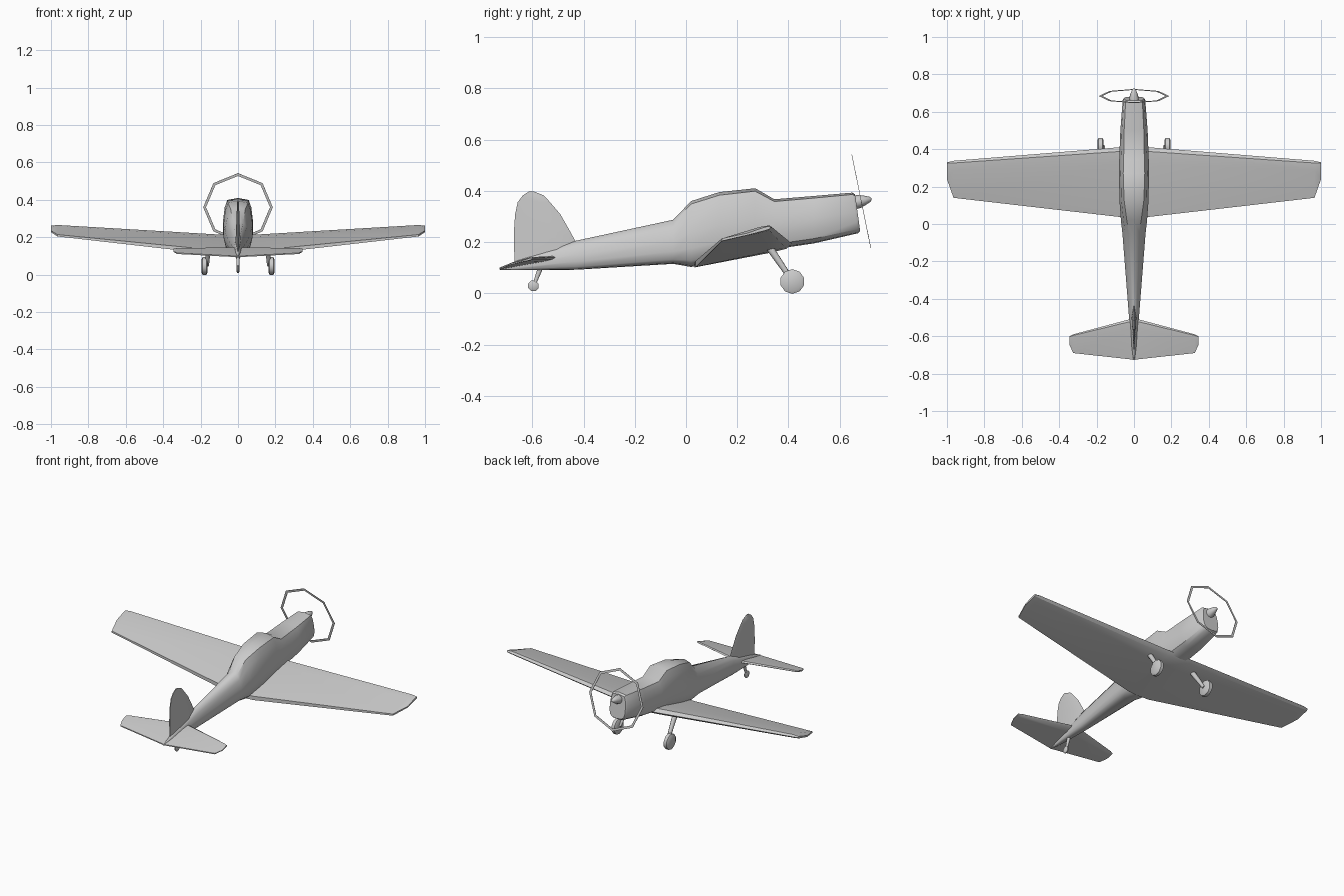
import bpy, bmesh
from math import sin, cos, pi, radians
from mathutils import Vector, Matrix

if "Cube" in bpy.data.objects:
    bpy.data.objects.remove(bpy.data.objects["Cube"])


def loft(name, rings, cap0=True, cap1=True, closed=False, mirror=False, smooth=None):
    """Skin a list of equal-length point rings."""
    bm = bmesh.new()
    vs = [[bm.verts.new(p) for p in r] for r in rings]
    n = len(rings[0])
    pairs = list(zip(vs, vs[1:]))
    if closed:
        pairs.append((vs[-1], vs[0]))
    for a, b in pairs:
        for i in range(n):
            j = (i + 1) % n
            bm.faces.new((a[i], a[j], b[j], b[i]))
    if cap0 and not closed:
        bm.faces.new(vs[0])
    if cap1 and not closed:
        bm.faces.new(vs[-1])
    bmesh.ops.recalc_face_normals(bm, faces=bm.faces)
    me = bpy.data.meshes.new(name)
    bm.to_mesh(me)
    bm.free()
    ob = bpy.data.objects.new(name, me)
    bpy.context.collection.objects.link(ob)
    if smooth:
        bpy.ops.object.select_all(action='DESELECT')
        ob.select_set(True)
        bpy.context.view_layer.objects.active = ob
        bpy.ops.object.shade_smooth_by_angle(angle=radians(smooth))
    if mirror:
        ob.modifiers.new("mirror", 'MIRROR').use_axis[0] = True
    return ob


def tube(name, a, b, profile, sides, **kw):
    """Lathe (t, radius) pairs along the axis from a to b."""
    a, b = Vector(a), Vector(b)
    q = (b - a).to_track_quat('Z', 'Y')
    rings = [[a.lerp(b, t) + q @ Vector((r * cos(2 * pi * (i + .5) / sides),
                                         r * sin(2 * pi * (i + .5) / sides), 0))
              for i in range(sides)] for t, r in profile]
    return loft(name, rings, **kw)


# Fuselage with blended canopy and cowl: y, bottom, top, half width, top width ratio, tilt
stations = [
    (-.728, .092, .100, .004, .5, 0),
    (-.66, .090, .128, .014, .3, 0),
    (-.43, .092, .205, .032, .35, 0),
    (-.05, .115, .287, .062, .45, 0),
    (.02, .103, .360, .070, .55, 0),
    (.13, .126, .395, .078, .68, 0),
    (.27, .156, .410, .080, .72, 0),
    (.345, .172, .367, .079, .70, 0),
    (.50, .195, .380, .073, .72, 0),
    (.66, .234, .393, .060, .75, .02),
    (.670, .242, .386, .053, .75, .02),
]


def section(y, zb, zt, w, wt, tilt):
    half = [(.55, .02), (.86, .10), (1, .28), (1, .52), ((1 + wt) / 2 + .03, .80), (wt, .955)]
    pts = [(0, 0)] + half + [(0, 1)] + [(-x, z) for x, z in reversed(half)]
    return [(x * w, y + tilt * (.5 - z), zb + z * (zt - zb)) for x, z in pts]


loft("fuselage", [section(*s) for s in stations], smooth=38)


# Wing: leading edge, upper and lower surface points at each span position
def airfoil(x, yl, yt, z_le, z_te, th, te):
    c = yl - yt
    def p(f, dz):
        return (x, yl - f * c, z_le + (z_te - z_le) * f + dz)
    return [p(0, 0), p(.06, th * .5), p(.25, th * .62), p(1, te),
            p(1, -te), p(.25, -th * .38), p(.06, -th * .32)]


loft("wing", [
    airfoil(0, .415, .033, .192, .113, .042, .012),
    airfoil(.08, .410, .038, .197, .115, .042, .012),
    airfoil(.965, .338, .140, .256, .209, .024, .005),
    airfoil(1.0, .330, .240, .256, .231, .014, .004),
], cap0=False, mirror=True, smooth=25)

# Tailplane
loft("tailplane", [
    airfoil(0, -.500, -.727, .140, .096, .016, .003),
    airfoil(.025, -.510, -.723, .140, .097, .016, .003),
    airfoil(.325, -.590, -.690, .137, .113, .012, .003),
    airfoil(.345, -.600, -.645, .135, .123, .008, .002),
], cap0=False, mirror=True, smooth=25)

# Fin: bottom to top, rear y, front y, half thickness
fin = [(.10, -.668, -.42, .014), (.205, -.672, -.432, .012), (.25, -.671, -.457, .010),
       (.308, -.667, -.490, .008), (.355, -.657, -.530, .006),
       (.382, -.637, -.555, .005), (.398, -.612, -.595, .003)]
loft("fin", [[(0, f, z), (t, f * .7 + r * .3, z), (.002, r, z),
              (-.002, r, z), (-t, f * .7 + r * .3, z)] for z, r, f, t in fin], smooth=30)

# Main landing gear
tube("main_strut", (.155, .315, .195), (.165, .415, .048), [(0, .016), (1, .010)], 8,
     mirror=True, smooth=50)
tube("main_wheel", (.163, .415, .046), (.195, .415, .046),
     [(0, .036), (.2, .048), (.8, .048), (1, .036)], 10, mirror=True, smooth=40)

# Tail wheel
tube("tail_strut", (0, -.568, .10), (0, -.592, .035), [(0, .011), (1, .007)], 8, smooth=50)
tube("tail_wheel", (-.007, -.596, .029), (.007, -.596, .029),
     [(0, .016), (.25, .022), (.75, .022), (1, .016)], 8, smooth=40)

# Spinner along the tilted thrust axis
axis = Vector((0, .98, .2)).normalized()
hub = Vector((0, .684, .360))
tube("spinner", hub - axis * .03, hub + axis * .041,
     [(0, .027), (.3, .026), (.65, .018), (.92, .010), (1, .003)], 10, smooth=50)

# Propeller sweep: thin eight-sided ring
tilt = Matrix.Rotation(radians(11.5), 4, 'X')
loft("propeller_ring", [
    [hub + tilt @ Vector((r * sin(k * pi / 4), d, r * cos(k * pi / 4)))
     for r, d in ((.186, -.001), (.186, .001), (.171, .001), (.171, -.001))]
    for k in range(8)], closed=True)
